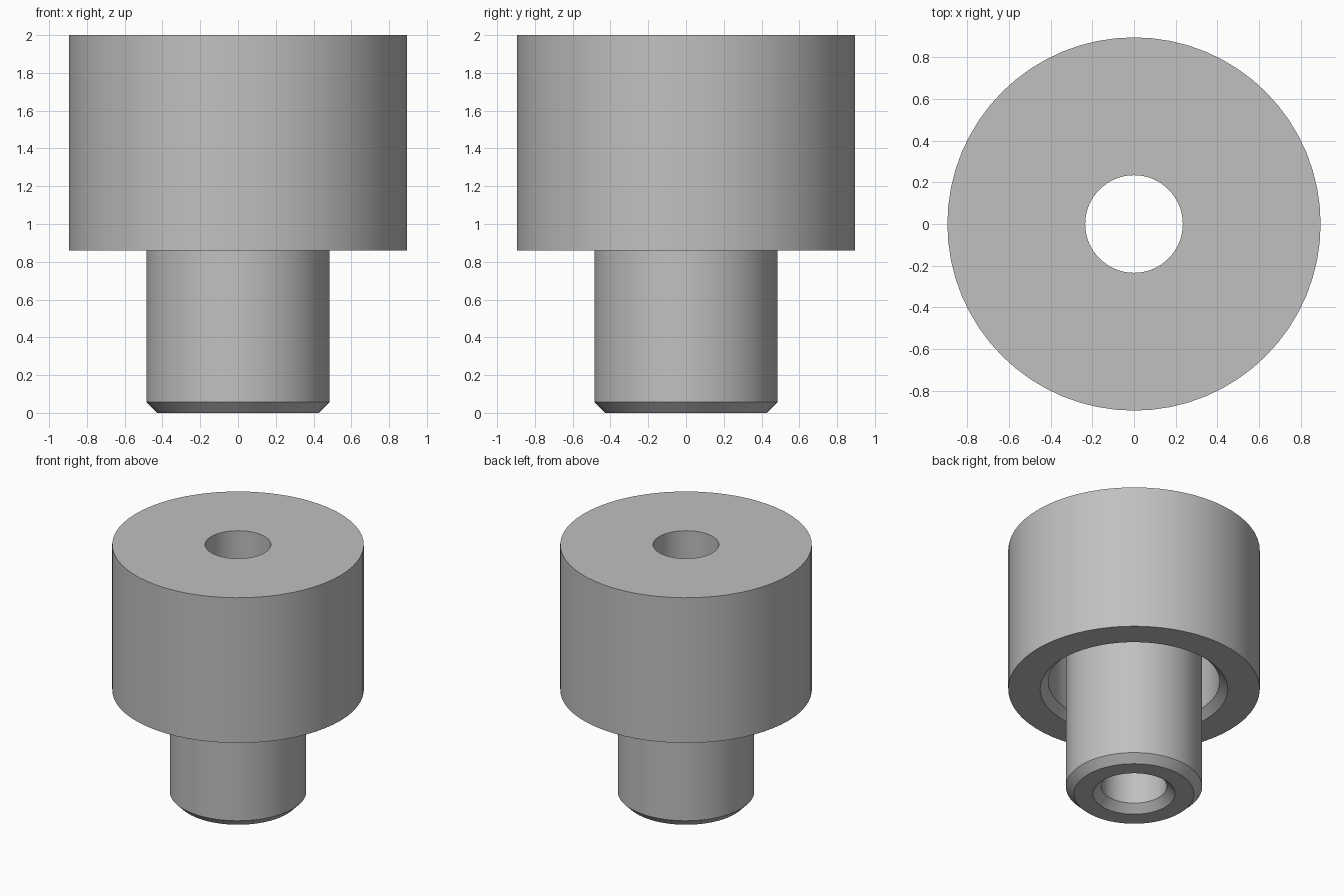
import bpy
import bmesh
import math

cube = bpy.data.objects.get("Cube")
if cube:
    bpy.data.objects.remove(cube, do_unlink=True)

# Main dimensions
SEGMENTS = 64
HEAD_R, HEAD_BOTTOM, TOP = 0.895, 0.86, 2.0
CAVITY_R, CAVITY_TOP = 0.61, 1.7
STEM_R, BORE_R, CHAMFER = 0.485, 0.234, 0.058

steel = bpy.data.materials.new("grey_steel")
steel.use_nodes = True
GREY = (0.53, 0.53, 0.53, 1)
steel.diffuse_color = GREY
steel.node_tree.nodes["Principled BSDF"].inputs["Base Color"].default_value = GREY


def lathe(name, profile, material):
    """Revolve a closed (radius, height) profile around the z axis."""
    bm = bmesh.new()
    verts = [bm.verts.new((r, 0, z)) for r, z in profile]
    edges = [bm.edges.new((v, verts[i - 1])) for i, v in enumerate(verts)]
    bmesh.ops.spin(bm, geom=verts + edges, cent=(0, 0, 0), axis=(0, 0, 1),
                   angle=math.tau, steps=SEGMENTS, use_merge=True)
    bmesh.ops.remove_doubles(bm, verts=bm.verts, dist=1e-4)
    bmesh.ops.recalc_face_normals(bm, faces=bm.faces)
    mesh = bpy.data.meshes.new(name)
    bm.to_mesh(mesh)
    bm.free()
    mesh.materials.append(material)
    obj = bpy.data.objects.new(name, mesh)
    bpy.context.collection.objects.link(obj)
    bpy.ops.object.select_all(action='DESELECT')
    obj.select_set(True)
    bpy.context.view_layer.objects.active = obj
    bpy.ops.object.shade_smooth_by_angle(angle=math.radians(30))
    return obj


# Hollow head and chamfered stem share one through bore
lathe("hollow_head_with_stem", [
    (BORE_R, TOP),
    (HEAD_R, TOP),
    (HEAD_R, HEAD_BOTTOM),
    (CAVITY_R + CHAMFER, HEAD_BOTTOM),
    (CAVITY_R, HEAD_BOTTOM + CHAMFER),
    (CAVITY_R, CAVITY_TOP),
    (STEM_R, CAVITY_TOP),
    (STEM_R, CHAMFER),
    (STEM_R - CHAMFER, 0),
    (BORE_R + CHAMFER, 0),
    (BORE_R, CHAMFER),
], steel)
